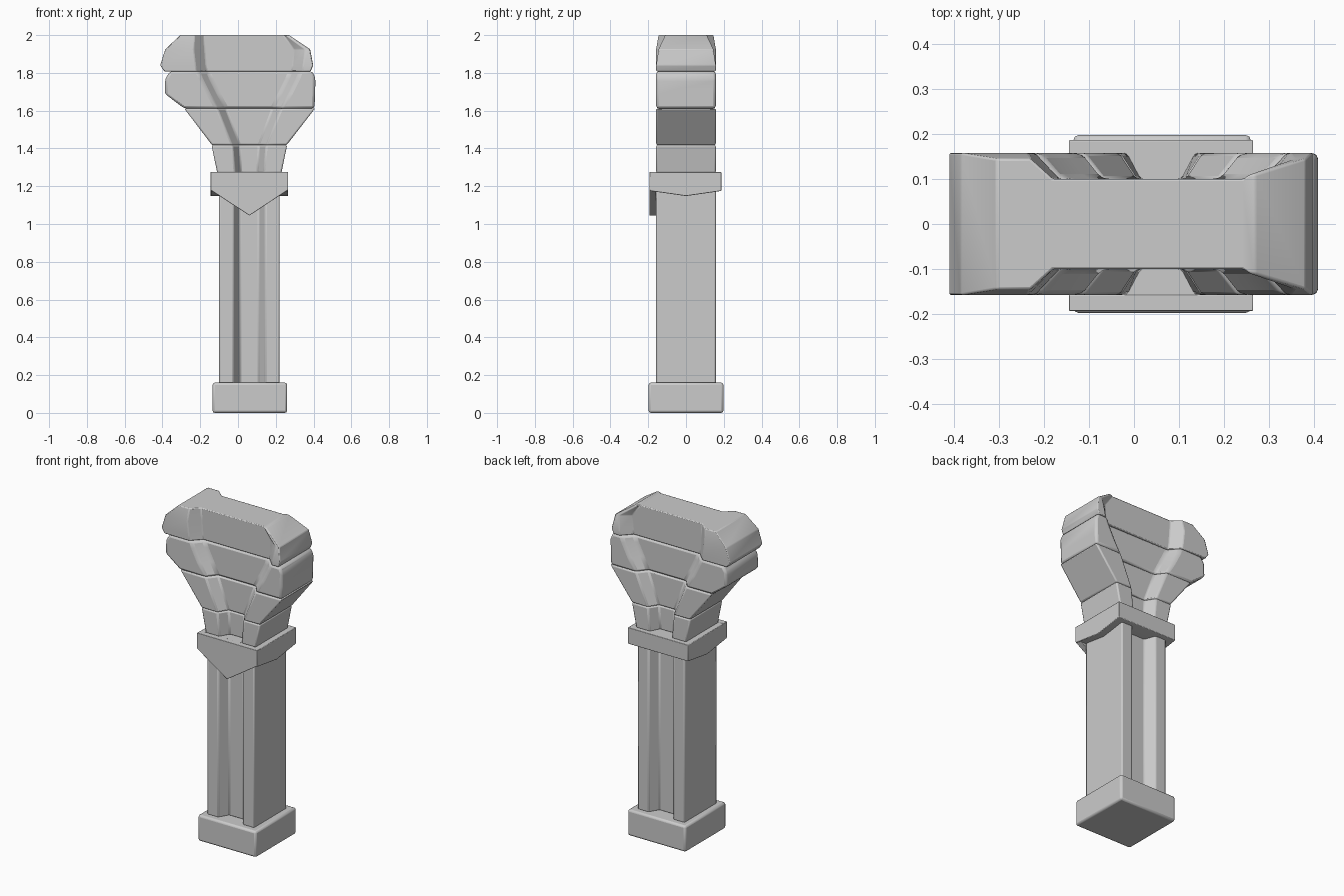
import bpy, bmesh

if "Cube" in bpy.data.objects:
    bpy.data.objects.remove(bpy.data.objects["Cube"])

CX = 0.06  # axis of the groove symmetry


def finish(name, bm, bevel, segments=2):
    bmesh.ops.recalc_face_normals(bm, faces=bm.faces)
    me = bpy.data.meshes.new(name)
    bm.to_mesh(me)
    bm.free()
    ob = bpy.data.objects.new(name, me)
    bpy.context.collection.objects.link(ob)
    if bevel:
        m = ob.modifiers.new("soft_edges", 'BEVEL')
        m.width, m.segments, m.limit_method, m.angle_limit = bevel, segments, 'ANGLE', 0.35
    bpy.ops.object.select_all(action='DESELECT')
    ob.select_set(True)
    bpy.context.view_layer.objects.active = ob
    bpy.ops.object.shade_smooth_by_angle(angle=0.6)
    return ob


def loft(name, rings, bevel):
    bm = bmesh.new()
    loops = [[bm.verts.new(p) for p in r] for r in rings]
    n = len(loops[0])
    for a, b in zip(loops, loops[1:]):
        for i in range(n):
            j = (i + 1) % n
            bm.faces.new((a[i], a[j], b[j], b[i]))
    bm.faces.new(loops[0])
    bm.faces.new(loops[-1])
    return finish(name, bm, bevel)


def h_ring(z, left, right, go, gi, yl=0.158, yr=0.158, right_go=None, right_gi=None, yi=0.1):
    """H cross-section: full-depth ends, narrower middle with splayed groove walls.
    go / gi are groove half-widths at the mouth and at the bottom."""
    rgo, rgi = right_go or go, right_gi or gi
    front = [(left, -yl), (CX - go, -yl), (CX - gi, -yi),
             (CX + rgi, -yi), (CX + rgo, -yr), (right, -yr)]
    back = [(x, -y) for x, y in reversed(front)]
    return [(x, y, z) for x, y in front + back]


def prism(name, pts, axis, a, b, bevel):
    if axis == 'X':
        rings = [[(t, u, v) for u, v in pts] for t in (a, b)]
    else:
        rings = [[(u, t, v) for u, v in pts] for t in (a, b)]
    return loft(name, rings, bevel)


# base block
prism("base_block", [(-0.135, 0), (0.26, 0), (0.26, 0.16), (-0.135, 0.16)],
      'Y', -0.198, 0.198, 0.012)

# grooved shaft
loft("shaft", [h_ring(z, -0.1, 0.22, 0.085, 0.05) for z in (0.155, 1.22)], 0.008)

# collar with shallow V underside, plus pointed front plate
prism("collar", [(-0.19, 1.275), (-0.19, 1.175), (0, 1.148), (0.187, 1.175), (0.187, 1.275)],
      'X', -0.145, 0.265, 0.003)
prism("collar_front_plate", [(-0.145, 1.276), (-0.145, 1.18), (CX, 1.045), (0.265, 1.18), (0.265, 1.276)],
      'Y', -0.193, -0.158, 0.002)

# flaring stones
loft("neck_stone", [h_ring(1.27, -0.11, 0.23, 0.075, 0.045),
                    h_ring(1.418, -0.14, 0.26, 0.09, 0.052)], 0.008)
loft("flare_stone", [h_ring(1.418, -0.138, 0.258, 0.09, 0.052),
                     h_ring(1.612, -0.285, 0.408, 0.17, 0.125)], 0.008)
loft("upper_stone", [h_ring(1.612, -0.285, 0.405, 0.17, 0.125),
                     h_ring(1.69, -0.388, 0.408, 0.215, 0.165),
                     h_ring(1.77, -0.385, 0.41, 0.255, 0.205),
                     h_ring(1.808, -0.36, 0.395, 0.27, 0.22)], 0.014)

# cap stone with a rounded left knob and a sloping right end
loft("cap_stone", [h_ring(1.808, -0.39, 0.385, 0.28, 0.225),
                   h_ring(1.84, -0.412, 0.398, 0.285, 0.23),
                   h_ring(1.925, -0.385, 0.382, 0.295, 0.237, 0.158, 0.145),
                   h_ring(2.0, -0.305, 0.27, 0.29, 0.24, 0.145, 0.11, 0.195, 0.18)], 0.014)
